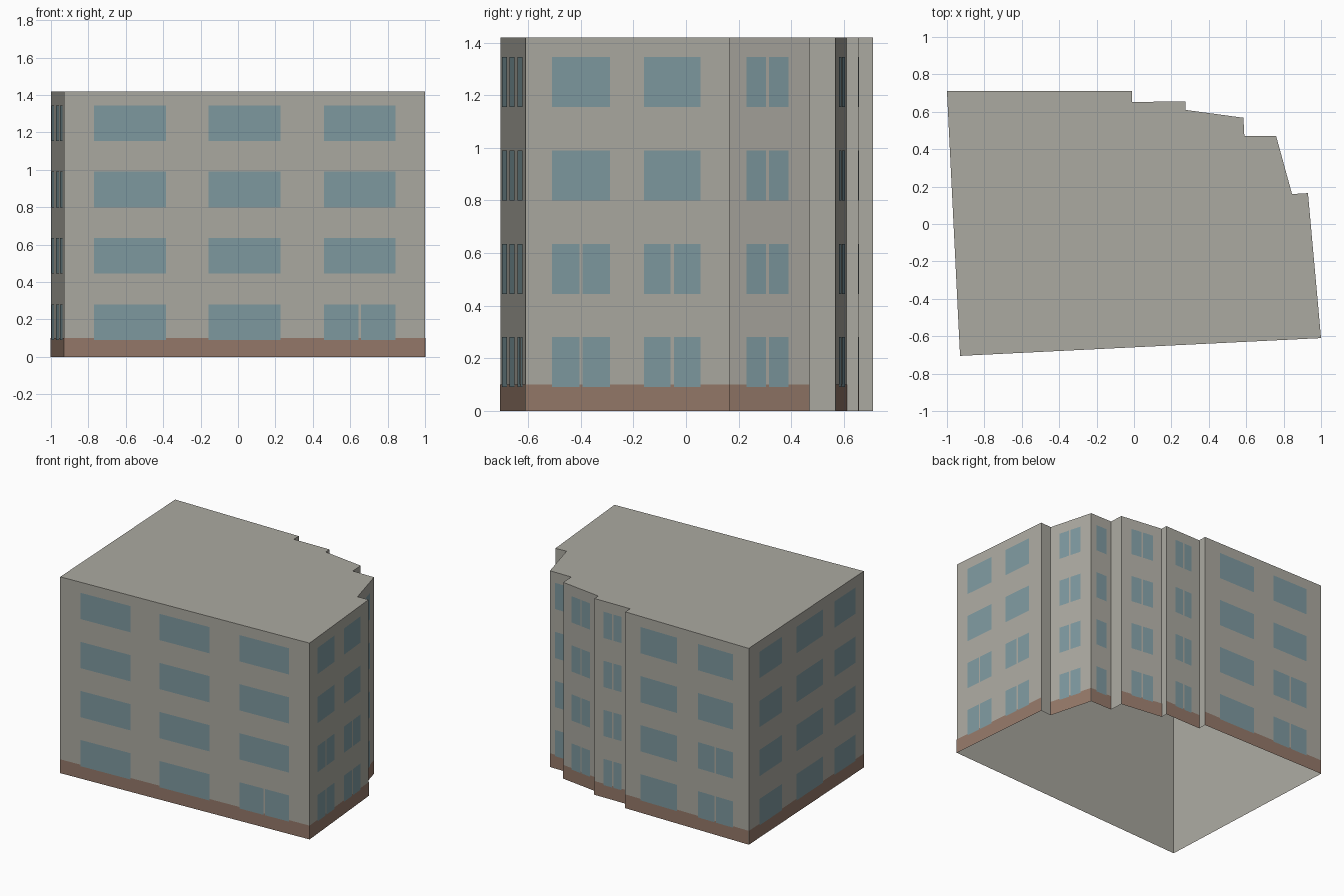
import bpy
import bmesh
from mathutils import Vector

cube = bpy.data.objects.get("Cube")
if cube:
    bpy.data.objects.remove(cube, do_unlink=True)

HEIGHT = 1.42
BAND = 0.10
SILLS = [0.09, 0.445, 0.80, 1.155]
WIN_H = 0.19
GAP = 0.012


def material(name, colour):
    m = bpy.data.materials.new(name)
    m.use_nodes = True
    m.diffuse_color = (*colour, 1)
    m.node_tree.nodes["Principled BSDF"].inputs["Base Color"].default_value = (*colour, 1)
    return m


plaster = material("grey plaster", (0.41, 0.40, 0.355))
brick = material("brown plinth", (0.30, 0.19, 0.142))
glass = material("blue glass", (0.21, 0.32, 0.35))


def finish(name, bm, mat):
    mesh = bpy.data.meshes.new(name)
    bm.to_mesh(mesh)
    bm.free()
    mesh.materials.append(mat)
    obj = bpy.data.objects.new(name, mesh)
    bpy.context.collection.objects.link(obj)
    return obj


def plate(bm, a, b, f0, f1, z0, z1, offset):
    """Flat panel on the wall a-b, spanning fractions f0..f1 of its length."""
    d = b - a
    out = Vector((d.y, -d.x)).normalized() * offset
    p, q = a + d * f0 + out, a + d * f1 + out
    corners = [(p, z0), (q, z0), (q, z1), (p, z1)]
    bm.faces.new([bm.verts.new((c.x, c.y, z)) for c, z in corners])


# Footprint, counter-clockwise from the front left corner
outline = [Vector(p) for p in (
    (-0.93, -0.705), (1, -0.61), (0.93, 0.165), (0.845, 0.16),
    (0.76, 0.47), (0.59, 0.47), (0.585, 0.568), (0.275, 0.61),
    (0.275, 0.656), (-0.01, 0.652), (-0.01, 0.71), (-1, 0.71))]

# Windows per wall: start, end, number of lower storeys with a split window
bays = {
    0: [(0.083, 0.282, 0), (0.40, 0.60, 0), (0.72, 0.918, 1)],
    1: [(0.129, 0.413, 2), (0.58, 0.858, 2)],
    3: [(0.225, 0.74, 4)],
    4: [(0.25, 0.75, 0)],
    6: [(0.25, 0.775, 4)],
    8: [(0.27, 0.76, 4)],
    10: [(0.125, 0.42, 0), (0.59, 0.875, 2)],
    11: [(0.09, 0.285, 0), (0.41, 0.64, 0), (0.74, 0.925, 0)],
}

# Shell: walls and flat roof, open underneath
bm = bmesh.new()
low = [bm.verts.new((p.x, p.y, 0)) for p in outline]
top = [bm.verts.new((p.x, p.y, HEIGHT)) for p in outline]
for i in range(len(outline)):
    j = (i + 1) % len(outline)
    bm.faces.new((low[i], low[j], top[j], top[i]))
bm.faces.new(top)
finish("walls_and_roof", bm, plaster)

# Plinth band and window panes on the main walls
band, panes = bmesh.new(), bmesh.new()
for i, row in bays.items():
    a, b = outline[i], outline[(i + 1) % len(outline)]
    plate(band, a, b, 0, 1, 0, BAND, 0.0015)
    half = GAP / 2 / (b - a).length
    for f0, f1, split in row:
        mid = (f0 + f1) / 2
        for storey, sill in enumerate(SILLS):
            spans = [(f0, mid - half), (mid + half, f1)] if storey < split else [(f0, f1)]
            for s, e in spans:
                plate(panes, a, b, s, e, sill, sill + WIN_H, 0.003)
finish("plinth_band", band, brick)
finish("windows", panes, glass)
